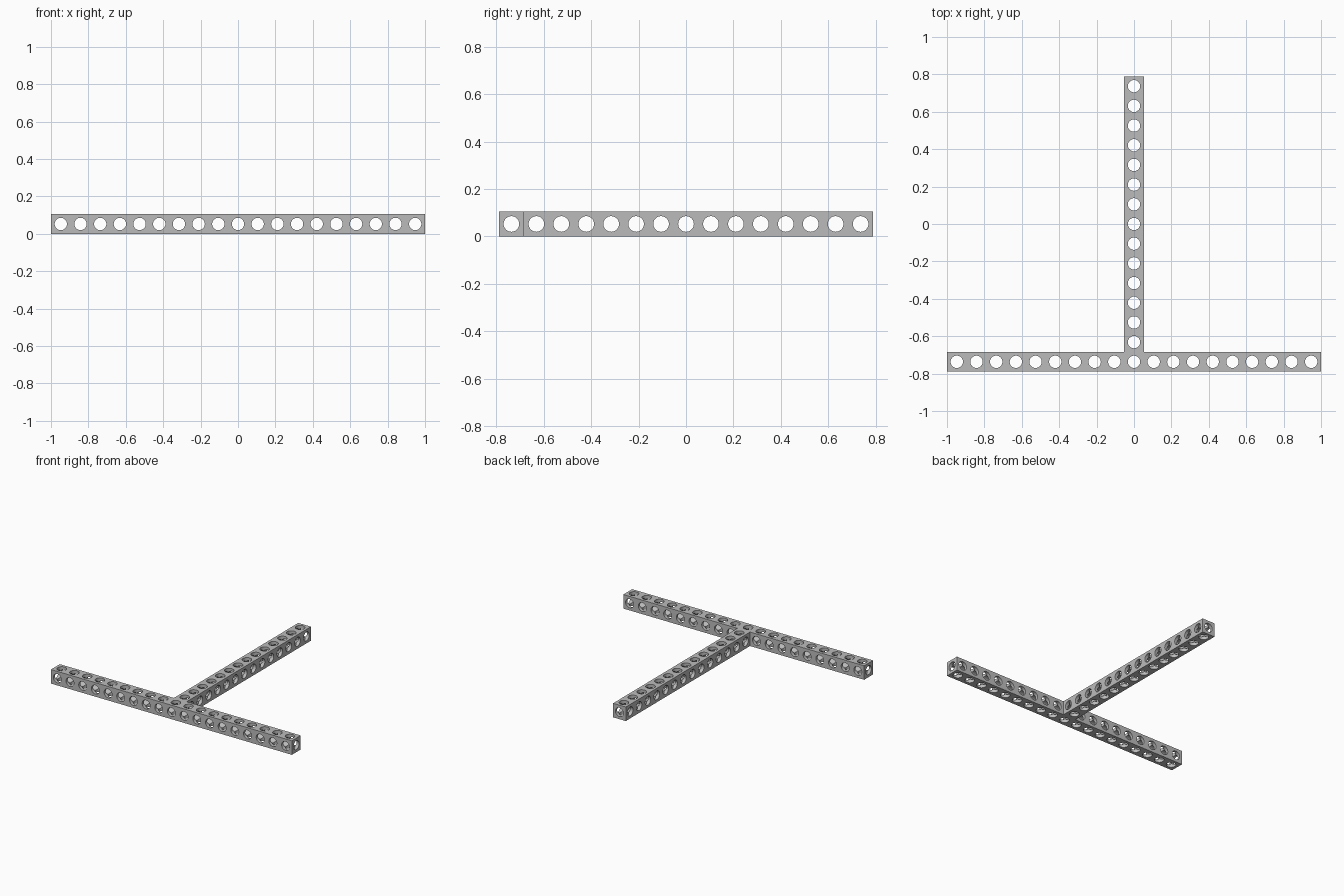
import bpy, bmesh
from math import cos, sin, pi
from mathutils import Vector

if "Cube" in bpy.data.objects:
    bpy.data.objects.remove(bpy.data.objects["Cube"], do_unlink=True)

PITCH = 2 / 19        # one hole spacing, equal to the beam thickness
HALF = PITCH / 2
BORE = 0.033          # hole radius
SEGMENTS = 32

grey = bpy.data.materials.new("beam grey")
grey.use_nodes = True
colour = (0.5, 0.5, 0.5, 1)
grey.diffuse_color = colour
grey.node_tree.nodes["Principled BSDF"].inputs["Base Color"].default_value = colour

# Cells of the beam grid: a crossbar of 19 and a stem of 14 behind its middle
crossbar = [(i, 0) for i in range(-9, 10)]
stem = [(0, j) for j in range(1, 15)]
occupied = set(crossbar + stem)

DIRECTIONS = [Vector(d) for d in ((1, 0, 0), (-1, 0, 0), (0, 1, 0),
                                  (0, -1, 0), (0, 0, 1), (0, 0, -1))]


def add_side(bm, centre, normal, exposed):
    """Bore wall on one side of a cell, plus the pierced square if exposed."""
    u = Vector((normal.y, normal.z, normal.x))
    v = normal.cross(u)
    loops = [[], [], []]  # inner crossing curve, hole rim, square outline
    for k in range(SEGMENTS):
        a = 2 * pi * k / SEGMENTS
        ray = u * cos(a) + v * sin(a)
        reach = max(abs(cos(a)), abs(sin(a)))
        points = (ray * BORE + normal * BORE * reach,
                  ray * BORE + normal * HALF,
                  ray * HALF / reach + normal * HALF)
        for loop, p in zip(loops, points):
            loop.append(p + centre)
    for inner, outer in list(zip(loops, loops[1:]))[:2 if exposed else 1]:
        a = [bm.verts.new(p) for p in inner]
        b = [bm.verts.new(p) for p in outer]
        for k in range(SEGMENTS):
            n = (k + 1) % SEGMENTS
            bm.faces.new((a[k], b[k], b[n], a[n]))


def build_beam(name, cells):
    bm = bmesh.new()
    for i, j in cells:
        centre = Vector((i * PITCH, (j - 7) * PITCH, HALF))
        for d in DIRECTIONS:
            neighbour = (i + int(d.x), j + int(d.y))
            add_side(bm, centre, d, d.z != 0 or neighbour not in occupied)
    bmesh.ops.remove_doubles(bm, verts=bm.verts, dist=0.00001)
    mesh = bpy.data.meshes.new(name)
    bm.to_mesh(mesh)
    bm.free()
    mesh.materials.append(grey)
    beam = bpy.data.objects.new(name, mesh)
    bpy.context.collection.objects.link(beam)
    bpy.ops.object.select_all(action="DESELECT")
    beam.select_set(True)
    bpy.context.view_layer.objects.active = beam
    bpy.ops.object.shade_smooth_by_angle(angle=pi / 6)


build_beam("crossbar", crossbar)
build_beam("stem", stem)
